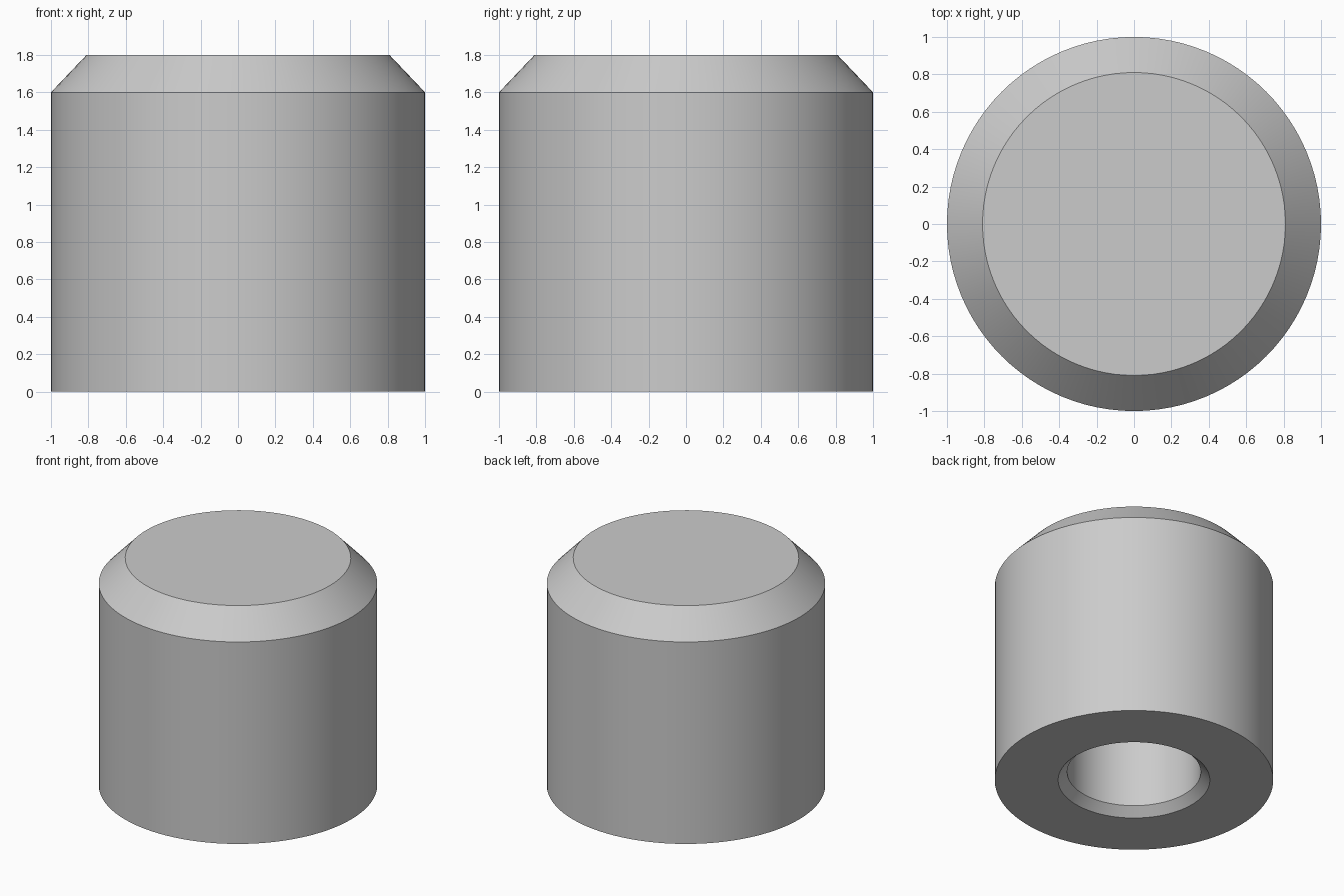
import bpy
import bmesh
import math

cube = bpy.data.objects.get("Cube")
if cube:
    bpy.data.objects.remove(cube, do_unlink=True)

SEGMENTS = 96

# Plain grey metal
grey = bpy.data.materials.new("grey_metal")
grey.use_nodes = True
colour = (0.6, 0.6, 0.6, 1.0)
grey.diffuse_color = colour
grey.node_tree.nodes["Principled BSDF"].inputs["Base Color"].default_value = colour


def lathe(name, profile, material):
    """Turn a radius/height profile around the z axis."""
    bm = bmesh.new()
    verts = [bm.verts.new((r, 0, z)) for r, z in profile]
    edges = [bm.edges.new(pair) for pair in zip(verts, verts[1:])]
    bmesh.ops.spin(bm, geom=verts + edges, cent=(0, 0, 0), axis=(0, 0, 1),
                   angle=math.tau, steps=SEGMENTS, use_duplicate=False)
    bmesh.ops.remove_doubles(bm, verts=bm.verts, dist=0.0001)
    bmesh.ops.recalc_face_normals(bm, faces=bm.faces)
    mesh = bpy.data.meshes.new(name)
    bm.to_mesh(mesh)
    bm.free()
    mesh.materials.append(material)
    obj = bpy.data.objects.new(name, mesh)
    bpy.context.collection.objects.link(obj)
    bpy.ops.object.select_all(action="DESELECT")
    obj.select_set(True)
    bpy.context.view_layer.objects.active = obj
    bpy.ops.object.shade_smooth_by_angle(angle=math.radians(25))
    return obj


# Chamfered cylinder with a countersunk blind hole from below
lathe("chamfered_button", [
    (0, 1.8), (0.81, 1.8), (1, 1.6),             # flat top and chamfer
    (1, 0), (0.545, 0),                          # wall and base ring
    (0.48, 0.065), (0.48, 1.1), (0, 1.38),       # countersink, bore, drill tip
], grey)
